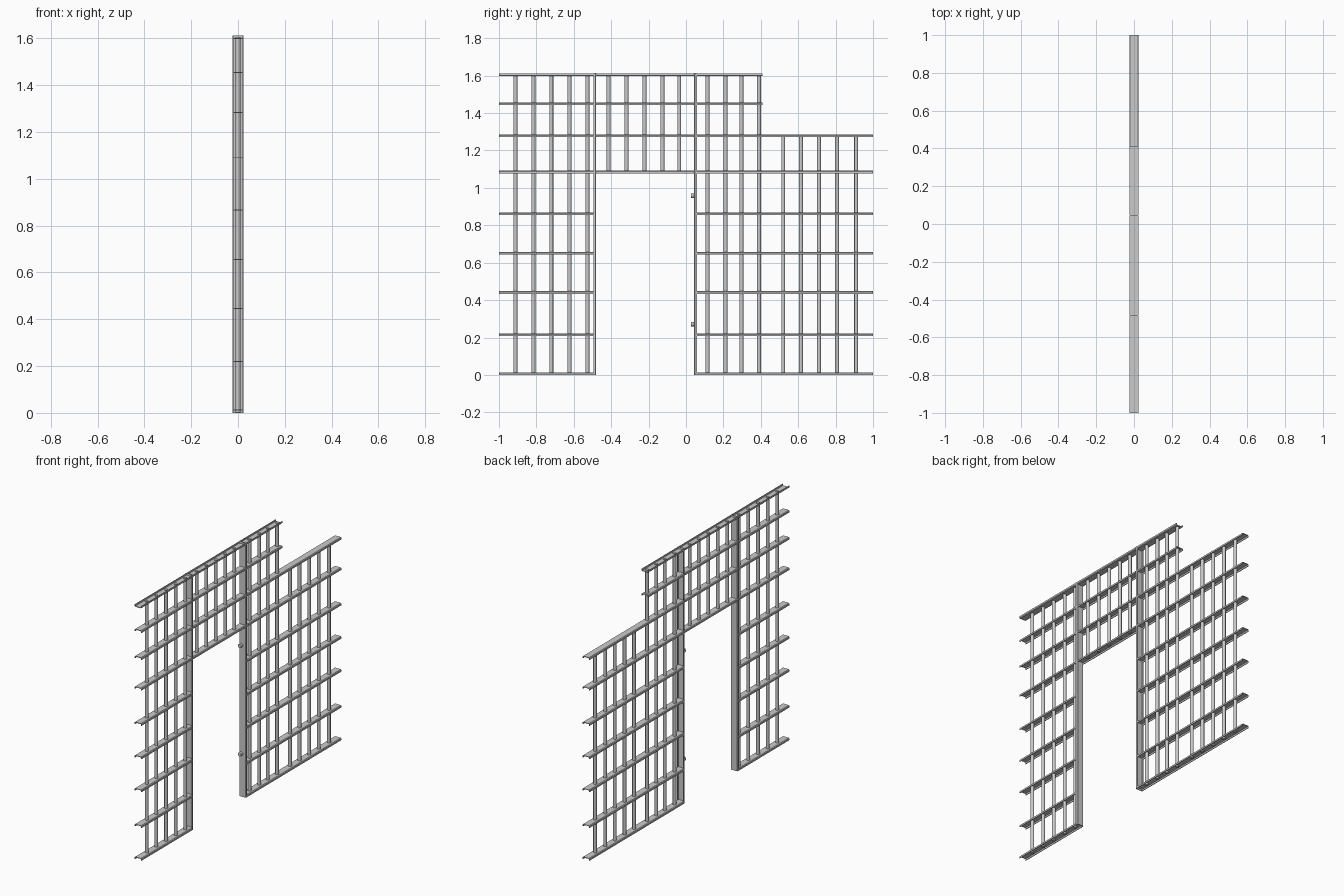
import bpy, bmesh, math
from mathutils import Vector

if "Cube" in bpy.data.objects:
    bpy.data.objects.remove(bpy.data.objects["Cube"])

W, D, T = 0.024, 0.014, 0.004   # half width, depth and wall of the steel channel
C = 0.004                       # outer corner chamfer

# U profile: (across, depth), web at depth 0, flanges running to depth D
PROFILE = [(-W, D), (-W, C), (-W + C, 0), (W - C, 0), (W, C), (W, D),
           (W - T, D), (W - T, T), (-W + T, T), (-W + T, D)]


def finish(name, bm):
    bmesh.ops.recalc_face_normals(bm, faces=bm.faces)
    me = bpy.data.meshes.new(name)
    bm.to_mesh(me)
    bm.free()
    ob = bpy.data.objects.new(name, me)
    bpy.context.collection.objects.link(ob)
    return ob


def channel(name, start, end, depth_dir):
    """Extrude the U profile from start to end; flanges point along depth_dir."""
    bm = bmesh.new()
    s, e, d = Vector(start), Vector(end), Vector(depth_dir)
    a = [bm.verts.new(s + Vector((u, 0, 0)) + d * v) for u, v in PROFILE]
    b = [bm.verts.new(e + Vector((u, 0, 0)) + d * v) for u, v in PROFILE]
    n = len(a)
    for i in range(n):
        bm.faces.new((a[i], a[(i + 1) % n], b[(i + 1) % n], b[i]))
    bm.faces.new(a)
    bm.faces.new(b[::-1])
    return finish(name, bm)


def cylinder(name, r, length, loc, sides=12, along_y=False):
    bm = bmesh.new()
    bmesh.ops.create_cone(bm, cap_ends=True, segments=sides, radius1=r,
                          radius2=r, depth=length)
    for f in bm.faces:
        f.smooth = len(f.verts) == 4
    for e in bm.edges:
        e.smooth = all(len(f.verts) == 4 for f in e.link_faces)
    ob = finish(name, bm)
    ob.location = loc
    if along_y:
        ob.rotation_euler.x = math.pi / 2
    return ob


LEFT, RIGHT, STEP, TOP = -0.481, 0.044, 0.41, 1.611

# Door posts, web towards the opening
channel("left_post", (0, LEFT, 0), (0, LEFT, TOP + 0.002), (0, -1, 0))
channel("right_post", (0, RIGHT, 0), (0, RIGHT, TOP + 0.002), (0, 1, 0))


def rail(name, y0, y1, top, up=False):
    z = top - D if up else top
    channel(name, (0, y0, z), (0, y1, z), (0, 0, 1 if up else -1))


# Horizontal rails on each side of the door and above it
for i, z in enumerate([0.014, 0.221, 0.448, 0.657, 0.868, 1.092, 1.285, 1.456, TOP]):
    up = z == TOP
    rail(f"left_rail_{i}", -1, LEFT - T, z, up)
    rail(f"right_rail_{i}", RIGHT + T, STEP if z > 1.3 else 1, z, up)
    if z > 1.0:
        rail(f"lintel_rail_{i}", LEFT, RIGHT, z, up)

# Vertical round bars: (positions, bottom, top)
groups = {
    "left_bar": ([-0.912, -0.816, -0.720, -0.623, -0.527], 0.002, 1.606),
    "lintel_bar": ([-0.414, -0.318, -0.222, -0.126, -0.036], 1.082, 1.606),
    "right_bar": ([0.115, 0.211, 0.296, 0.390], 0.002, 1.606),
    "low_bar": ([0.520, 0.615, 0.711, 0.808, 0.910], 0.002, 1.282),
}
for name, (ys, z0, z1) in groups.items():
    for i, y in enumerate(ys):
        cylinder(f"{name}_{i}", 0.0105, z1 - z0, (0, y, (z0 + z1) / 2))

# Hinge pins on the right post
for i, z in enumerate((0.272, 0.958)):
    cylinder(f"hinge_{i}", 0.012, 0.018, (-0.008, RIGHT - 0.008, z), 16, True)
